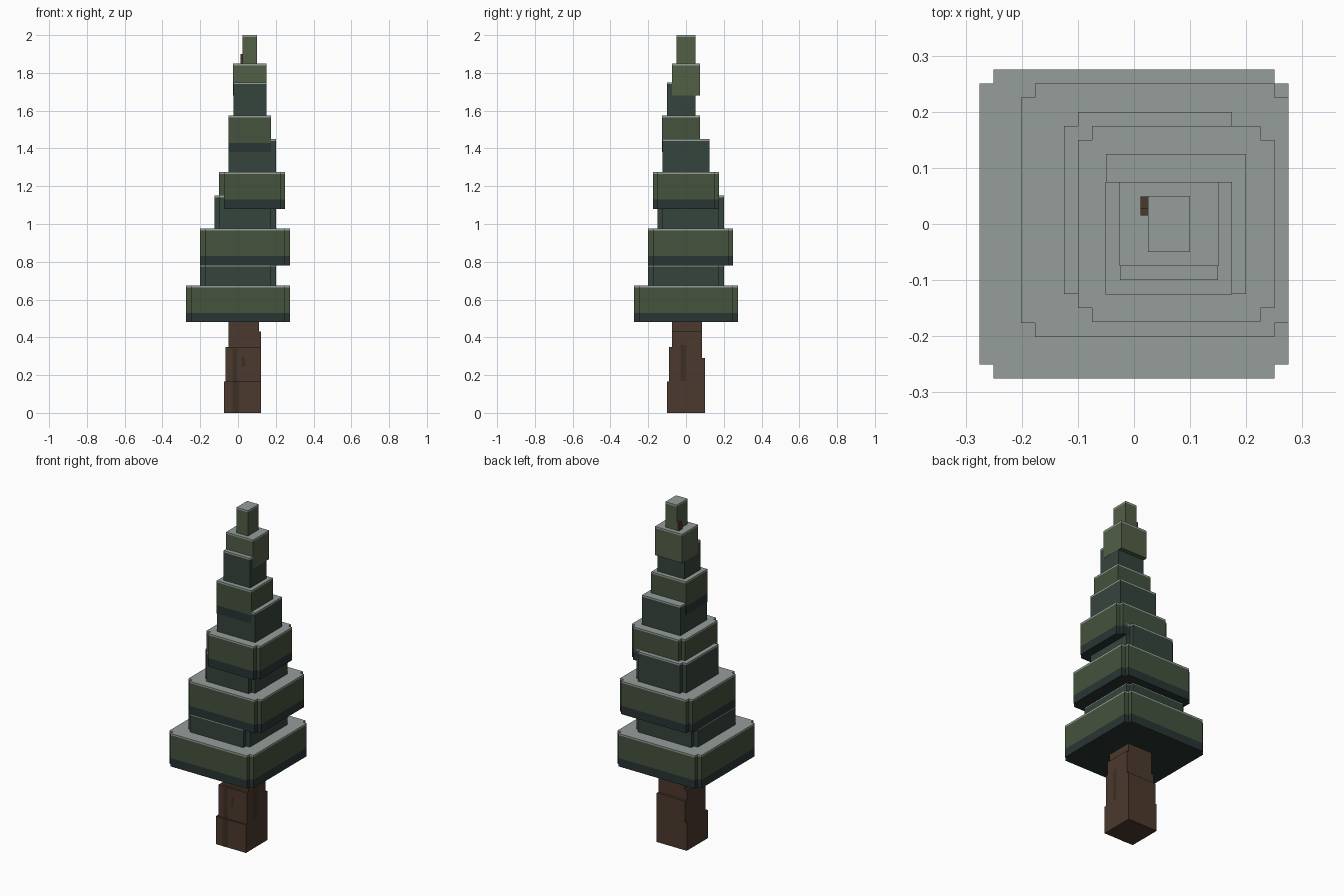
import bpy, bmesh

if "Cube" in bpy.data.objects:
    bpy.data.objects.remove(bpy.data.objects["Cube"])


def material(name, r, g, b):
    m = bpy.data.materials.new(name)
    m.diffuse_color = (r, g, b, 1)
    m.use_nodes = True
    m.node_tree.nodes["Principled BSDF"].inputs["Base Color"].default_value = m.diffuse_color
    return m


GREEN = material("needle_green", 0.058, 0.085, 0.047)
DARK = material("shaded_green", 0.036, 0.058, 0.045)
SHADOW = material("underside_green", 0.022, 0.036, 0.034)
LIGHT = material("young_green", 0.085, 0.115, 0.062)
SNOW = material("frost", 0.30, 0.34, 0.32)
BARK = material("bark", 0.070, 0.041, 0.026)
BARK_DARK = material("dark_bark", 0.048, 0.029, 0.019)


def outline(x0, x1, y0, y1, n):
    """Rectangle, with square notches of size n cut from its corners."""
    if n == 0:
        return [(x0, y0), (x1, y0), (x1, y1), (x0, y1)]
    return [(x0 + n, y0), (x1 - n, y0), (x1 - n, y0 + n), (x1, y0 + n),
            (x1, y1 - n), (x1 - n, y1 - n), (x1 - n, y1), (x0 + n, y1),
            (x0 + n, y1 - n), (x0, y1 - n), (x0, y0 + n), (x0 + n, y0 + n)]


def block(name, x, y, levels, mats, notch=0):
    """Prism through the z levels, one material per horizontal layer."""
    bm = bmesh.new()
    pts = outline(*x, *y, notch)
    rings = [[bm.verts.new((px, py, z)) for px, py in pts] for z in levels]
    n = len(pts)
    for k in range(len(levels) - 1):
        for i in range(n):
            j = (i + 1) % n
            f = bm.faces.new((rings[k][i], rings[k][j],
                              rings[k + 1][j], rings[k + 1][i]))
            f.material_index = k
    bm.faces.new(rings[0][::-1]).material_index = 0
    bm.faces.new(rings[-1]).material_index = len(mats) - 1
    me = bpy.data.meshes.new(name)
    bm.to_mesh(me)
    bm.free()
    for m in mats:
        me.materials.append(m)
    ob = bpy.data.objects.new(name, me)
    bpy.context.collection.objects.link(ob)
    return ob


def foliage(name, x, y, z0, z1, body, notch=0, band=0):
    """Foliage block with a frosted top and optional dark lower band."""
    levels, mats = [z0], []
    if band:
        levels.append(z0 + band)
        mats.append(SHADOW)
    levels += [z1 - 0.01, z1]
    mats += [body, SNOW]
    block(name, x, y, levels, mats, notch)


# trunk: stacked, slightly narrowing blocks
block("trunk_base", (-.075, .122), (-.1, .1), (0, .165), [BARK])
block("trunk_lower", (-.065, .122), (-.09, .1), (.165, .29), [BARK])
block("trunk_middle", (-.065, .122), (-.09, .085), (.29, .35), [BARK])
block("trunk_upper", (-.05, .122), (-.075, .085), (.35, .43), [BARK])
block("trunk_top", (-.05, .11), (-.075, .085), (.43, .50), [BARK])

# bark streaks and knot
block("bark_streak_front", (-.03, .005), (-.101, -.09), (0, .164), [BARK_DARK])
block("bark_streak_front_upper", (-.03, -.005), (-.091, -.08), (.166, .34), [BARK_DARK])
block("bark_knot", (.01, .045), (-.091, -.08), (.245, .295), [BARK_DARK], .008)
block("bark_streak_right", (.11, .123), (-.03, .0), (.17, .36), [BARK_DARK])

# wide foliage tiers and the darker necks between them
foliage("tier_1", (-.275, .275), (-.275, .275), .48, .675, GREEN, .025, .05)
foliage("neck_1", (-.2, .2), (-.2, .2), .67, .785, DARK, .025)
foliage("tier_2", (-.201, .275), (-.201, .25), .78, .975, GREEN, .025, .05)
foliage("neck_2", (-.125, .2), (-.15, .2), .97, 1.15, DARK, .025)
foliage("tier_3", (-.1, .25), (-.175, .175), 1.08, 1.275, GREEN, .025, .05)

# narrow upper tiers
foliage("tier_4_lower", (-.05, .2), (-.125, .125), 1.27, 1.45, DARK)
foliage("tier_4_upper", (-.051, .175), (-.126, .075), 1.38, 1.575, GREEN, 0, .05)
foliage("tier_5_lower", (-.025, .15), (-.1, .05), 1.57, 1.75, DARK)
foliage("tier_5_upper", (-.026, .151), (-.075, .075), 1.68, 1.85, LIGHT)
foliage("tip", (.025, .1), (-.05, .05), 1.845, 2.0, LIGHT)

# twig beside the tip
block("twig_low", (.012, .026), (.015, .027), (1.84, 1.875), [BARK])
block("twig_high", (.012, .026), (.027, .049), (1.84, 1.90), [BARK])
